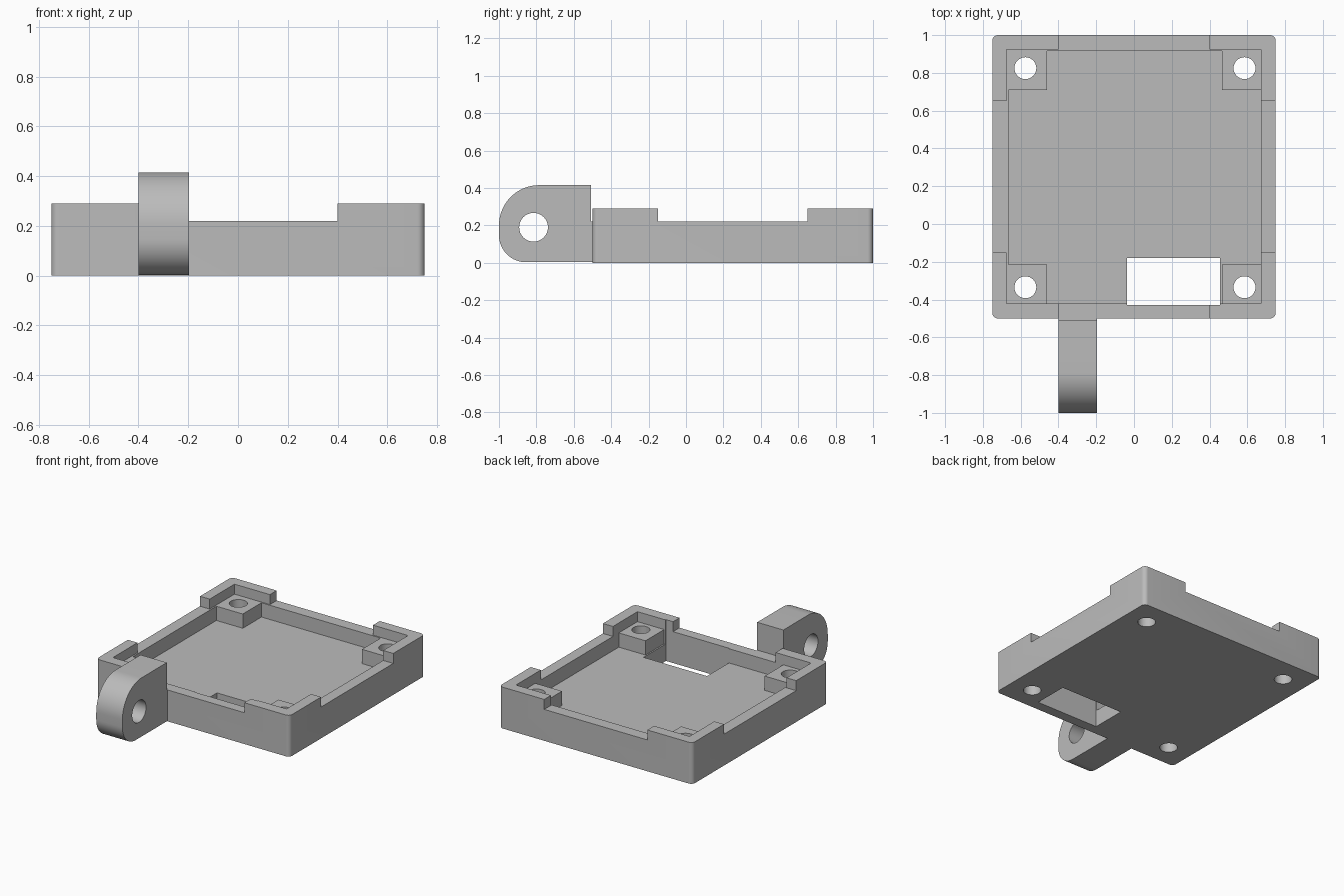
import bpy, bmesh, math

if "Cube" in bpy.data.objects:
    bpy.data.objects.remove(bpy.data.objects["Cube"])

grey = bpy.data.materials.new("grey plastic")
grey.diffuse_color = (0.5, 0.5, 0.5, 1)
grey.use_nodes = True
grey.node_tree.nodes["Principled BSDF"].inputs["Base Color"].default_value = grey.diffuse_color


def arc(cx, cy, rx, ry, a0, a1, n):
    """Points along an elliptical arc, angles in degrees."""
    return [(cx + rx * math.cos(math.radians(a0 + (a1 - a0) * i / n)),
             cy + ry * math.sin(math.radians(a0 + (a1 - a0) * i / n))) for i in range(n + 1)]


def prism(name, pts, lo, hi, axis="z"):
    """Extrude a 2D outline along z, or a (y, z) outline along x."""
    bm = bmesh.new()
    place = (lambda p, h: (p[0], p[1], h)) if axis == "z" else (lambda p, h: (h, p[0], p[1]))
    base = bm.faces.new([bm.verts.new(place(p, lo)) for p in pts])
    ext = bmesh.ops.extrude_face_region(bm, geom=[base])
    top = [v for v in ext["geom"] if isinstance(v, bmesh.types.BMVert)]
    bmesh.ops.translate(bm, verts=top, vec=place((0, 0), hi - lo))
    bmesh.ops.recalc_face_normals(bm, faces=bm.faces[:])
    mesh = bpy.data.meshes.new(name)
    bm.to_mesh(mesh)
    bm.free()
    mesh.materials.append(grey)
    obj = bpy.data.objects.new(name, mesh)
    bpy.context.collection.objects.link(obj)
    return obj


def cut(target, cutter):
    """Subtract a cutter, then remove it."""
    bpy.context.view_layer.objects.active = target
    mod = target.modifiers.new("cut", "BOOLEAN")
    mod.operation, mod.solver, mod.object = "DIFFERENCE", "EXACT", cutter
    bpy.ops.object.modifier_apply(modifier=mod.name)
    bpy.data.objects.remove(cutter)


def cut_box(target, x0, x1, y0, y1, z0, z1=0.6):
    cut(target, prism("cutter", [(x0, y0), (x1, y0), (x1, y1), (x0, y1)], z0, z1))


def finish(obj):
    bpy.ops.object.select_all(action="DESELECT")
    obj.select_set(True)
    bpy.context.view_layer.objects.active = obj
    bpy.ops.object.shade_smooth_by_angle(angle=math.radians(30))


FLOOR, RIM, TOP, R = 0.12, 0.22, 0.29, 0.03

# Tray block with rounded upright corners
outline = []
for cx, cy, a in ((0.75 - R, 1 - R, 0), (-0.75 + R, 1 - R, 90),
                  (-0.75 + R, -0.5 + R, 180), (0.75 - R, -0.5 + R, 270)):
    outline += arc(cx, cy, R, R, a, a + 90, 8)
tray = prism("tray", outline, 0.0, TOP)

# Lowered rim between the raised corners, and the recess inside them
cut_box(tray, -0.4, 0.4, -0.7, 1.2, RIM)
cut_box(tray, -0.9, 0.9, -0.15, 0.65, RIM)
cut_box(tray, -0.675, 0.672, -0.422, 0.925, RIM)

# Cross-shaped cavity that leaves a post in each corner
xa, xb, ya, yb = -0.46, 0.465, -0.215, 0.71
X0, X1, Y0, Y1 = -0.665, 0.672, -0.422, 0.917
cut(tray, prism("cutter", [(xa, Y0), (xb, Y0), (xb, ya), (X1, ya), (X1, yb), (xb, yb),
                           (xb, Y1), (xa, Y1), (xa, yb), (X0, yb), (X0, ya), (xa, ya)],
                FLOOR, 0.6))

# Window through the floor
cut_box(tray, -0.037, 0.455, -0.428, -0.18, -0.1)

# Screw holes through the posts
for x in (-0.575, 0.585):
    for y in (-0.335, 0.825):
        cut(tray, prism("cutter", arc(x, y, 0.058, 0.058, 0, 348.75, 31), -0.1, 0.6))
finish(tray)

# Hinge lug on the front
profile = [(-0.5, 0.003), (-0.5, RIM), (-0.508, RIM), (-0.508, 0.415)]
profile += arc(-0.785, 0.2, 0.215, 0.215, 90, 180, 20)
profile += arc(-0.855, 0.148, 0.145, 0.145, 180, 270, 16)
lug = prism("hinge_lug", profile, -0.4, -0.197, "x")
cut(lug, prism("cutter", arc(-0.815, 0.19, 0.077, 0.077, 0, 348.75, 31), -0.6, 0.0, "x"))
finish(lug)
